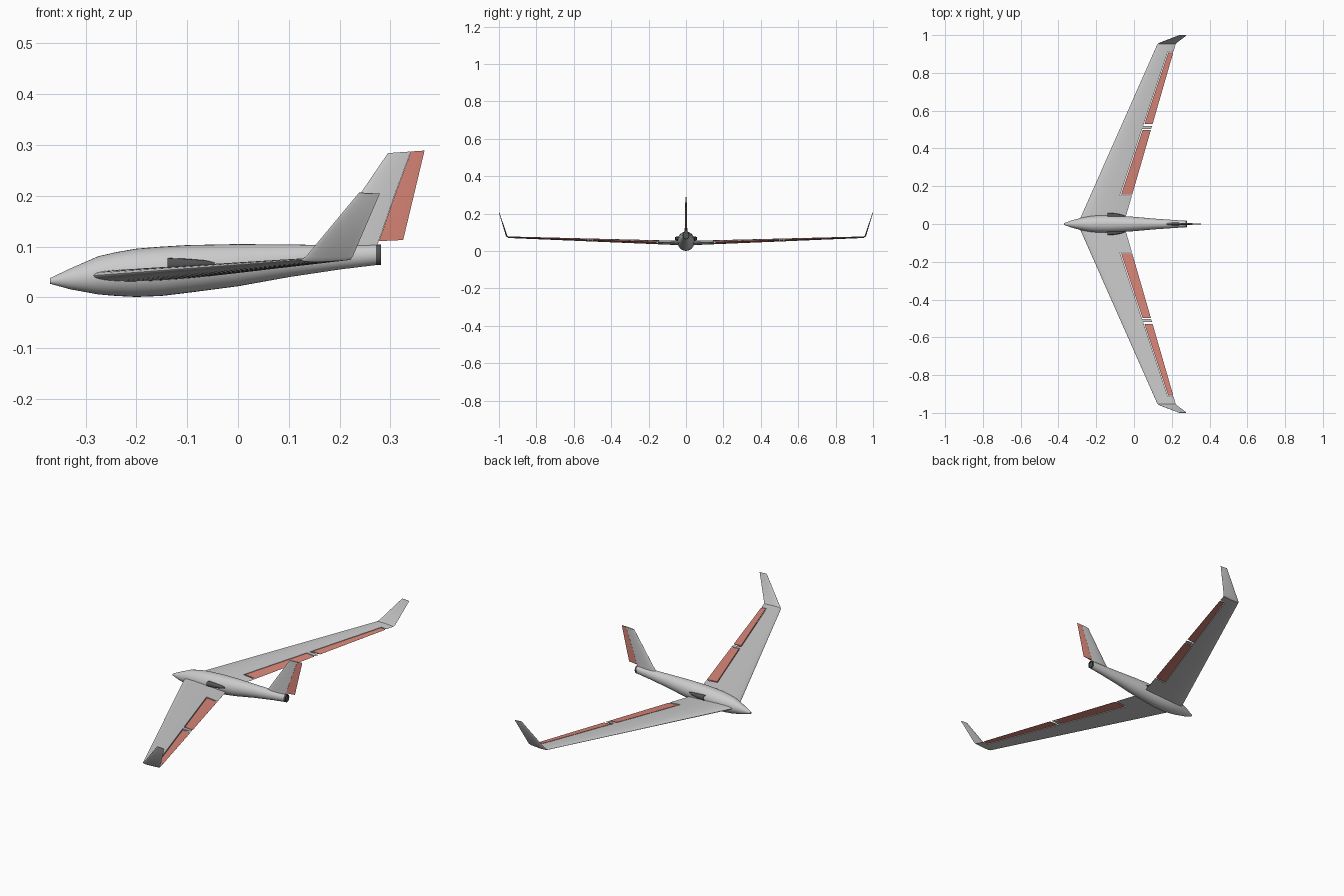
import bpy, bmesh, math
from mathutils import Vector as V

if "Cube" in bpy.data.objects:
    bpy.data.objects.remove(bpy.data.objects["Cube"])


def material(name, col):
    m = bpy.data.materials.new(name)
    m.diffuse_color = (*col, 1)
    m.use_nodes = True
    m.node_tree.nodes["Principled BSDF"].inputs["Base Color"].default_value = m.diffuse_color
    return m


GREY = material("light grey", (0.6, 0.6, 0.61))
RED = material("salmon red", (0.70, 0.24, 0.19))
DARK = material("dark grey", (0.09, 0.09, 0.095))


def loft(name, rings, mats, mirror=False, angle=35, rule=None):
    """Skin a list of equal-length rings and cap both ends."""
    bm = bmesh.new()
    vs = [[bm.verts.new(p) for p in r] for r in rings]
    n = len(rings[0])
    for k, (a, b) in enumerate(zip(vs, vs[1:])):
        for i in range(n):
            j = (i + 1) % n
            f = bm.faces.new((a[i], a[j], b[j], b[i]))
            f.material_index = rule(k) if rule else 0
    bm.faces.new(vs[0])
    f = bm.faces.new(vs[-1])
    f.material_index = rule(len(rings) - 1) if rule else 0
    bmesh.ops.recalc_face_normals(bm, faces=bm.faces)
    me = bpy.data.meshes.new(name)
    bm.to_mesh(me)
    bm.free()
    for m in mats:
        me.materials.append(m)
    ob = bpy.data.objects.new(name, me)
    bpy.context.collection.objects.link(ob)
    bpy.ops.object.select_all(action='DESELECT')
    ob.select_set(True)
    bpy.context.view_layer.objects.active = ob
    bpy.ops.object.shade_smooth_by_angle(angle=math.radians(angle))
    if mirror:
        mod = ob.modifiers.new("mirror", 'MIRROR')
        mod.use_axis = (False, True, False)
        mod.use_mirror_merge = False
    return ob


def foil(le, te, t, normal, a=0.0, b=1.0, n=12):
    """Airfoil outline between chord fractions a and b."""
    le, te, normal = V(le), V(te), V(normal).normalized()
    top, low = [], []
    for i in range(n + 1):
        s = i / n
        x = a + (b - a) * (s * s if a == 0 else s)
        h = 5 * t * (0.2969 * math.sqrt(x) - 0.126 * x - 0.3516 * x**2
                     + 0.2843 * x**3 - 0.1015 * x**4)
        p = le.lerp(te, x)
        top.append(p + normal * h)
        low.append(p - normal * h)
    return top + low[:0:-1] if a == 0 else top + low[::-1]


def oval(x, y, z, ry, rz, n=32, power=1.0):
    pts = []
    for i in range(n):
        c, s = math.cos(math.tau * i / n), math.sin(math.tau * i / n)
        pts.append((x, y + ry * math.copysign(abs(c)**power, c),
                    z + rz * math.copysign(abs(s)**power, s)))
    return pts


# fuselage: x, bottom, top, half width
body = [(-0.37, 0.027, 0.038, 0.005), (-0.33, 0.016, 0.057, 0.019),
        (-0.275, 0.006, 0.081, 0.034), (-0.24, 0.003, 0.089, 0.041),
        (-0.20, 0.001, 0.096, 0.045), (-0.15, 0.003, 0.100, 0.0465),
        (-0.10, 0.009, 0.103, 0.045), (0.0, 0.022, 0.105, 0.038),
        (0.10, 0.040, 0.104, 0.029), (0.20, 0.055, 0.103, 0.022),
        (0.274, 0.064, 0.104, 0.017)]
loft("fuselage", [oval(x, 0, (a + b) / 2, w, (b - a) / 2) for x, a, b, w in body], [GREY])

# dark hollow ring closing the tail
loft("tail_ring", [oval(0.272, 0, 0.084, 0.0175, 0.0203), oval(0.281, 0, 0.084, 0.017, 0.0197),
                   oval(0.281, 0, 0.084, 0.013, 0.0155), oval(0.276, 0, 0.084, 0.013, 0.0155)],
     [DARK])


# wing plan lines
def lead(y): return -0.298 + 0.443 * y
def trail(y): return -0.0545 + 0.289 * y
def hinge(y): return -0.1217 + 0.333 * y
def height(y): return 0.042 + 0.0335 * y
def thick(y): return 0.024 - 0.0165 * y


def wing_ring(y, start=None, end=None):
    """Wing section; start and end are offsets from the hinge line."""
    l, t = lead(y), trail(y)
    a = 0.0 if start is None else (hinge(y) + start - l) / (t - l)
    b = 1.0 if end is None else (hinge(y) + end - l) / (t - l)
    return foil((l, y, height(y)), (t, y, height(y)), thick(y), (0, 0, 1), a, b)


TIP = 0.953
loft("wing", [wing_ring(y, None, -0.003) for y in (0.01, 0.3, 0.6, TIP)], [GREY], True)

# fixed trailing-edge pieces between the moving surfaces
for name, y0, y1 in (("root", 0.01, 0.150), ("middle", 0.502, 0.518), ("tip", 0.914, TIP)):
    loft(name + "_trailing_edge", [wing_ring(y0, -0.0035), wing_ring(y1, -0.0035)],
         [GREY], True)

# moving surfaces
for name, y0, y1 in (("flap", 0.157, 0.497), ("aileron", 0.530, 0.908)):
    loft(name, [wing_ring(y0, 0.001), wing_ring(y1, 0.001)], [RED], True)

# upturned winglets
zt = height(TIP)
loft("winglet", [
    foil((lead(TIP), TIP, zt), (trail(TIP), TIP, zt), 0.008, (0, -0.25, 1)),
    foil((0.134, 0.959, zt + 0.007), (0.226, 0.959, zt + 0.007), 0.008, (0, -0.85, 0.5)),
    foil((0.238, 0.999, 0.206), (0.279, 0.999, 0.204), 0.003, (0, -0.945, 0.33))],
    [GREY], True)


# tail fin and rudder share one airfoil split at the hinge
def fin_ring(s, a, b, gap=0.0):
    le = V((0.174, 0, 0.106)).lerp(V((0.295, 0, 0.284)), s)
    te = V((0.325, 0, 0.113)).lerp(V((0.367, 0, 0.289)), s)
    h = 0.68 + (0.625 - 0.68) * s
    return foil(le, te, 0.014 - 0.007 * s, (0, 1, 0),
                0.0 if a == 0 else h + gap, 1.0 if b == 1 else h)


loft("tail_fin", [fin_ring(s, 0, 0.5) for s in (-0.08, 0.5, 1)], [GREY])
loft("rudder", [fin_ring(s, 0.5, 1, 0.005) for s in (0, 0.5, 1)], [RED])

# side air scoops with hollow mouths
loft("air_scoop", [
    oval(-0.125, 0.044, 0.066, 0.009, 0.007, 20, 0.6),
    oval(-0.139, 0.044, 0.066, 0.012, 0.009, 20, 0.6),
    oval(-0.139, 0.044, 0.066, 0.015, 0.0115, 20, 0.6),
    oval(-0.10, 0.043, 0.066, 0.0135, 0.010, 20, 0.6),
    oval(-0.065, 0.040, 0.066, 0.010, 0.007, 20, 0.6),
    oval(-0.045, 0.036, 0.066, 0.005, 0.003, 20, 0.6)], [DARK], True)
